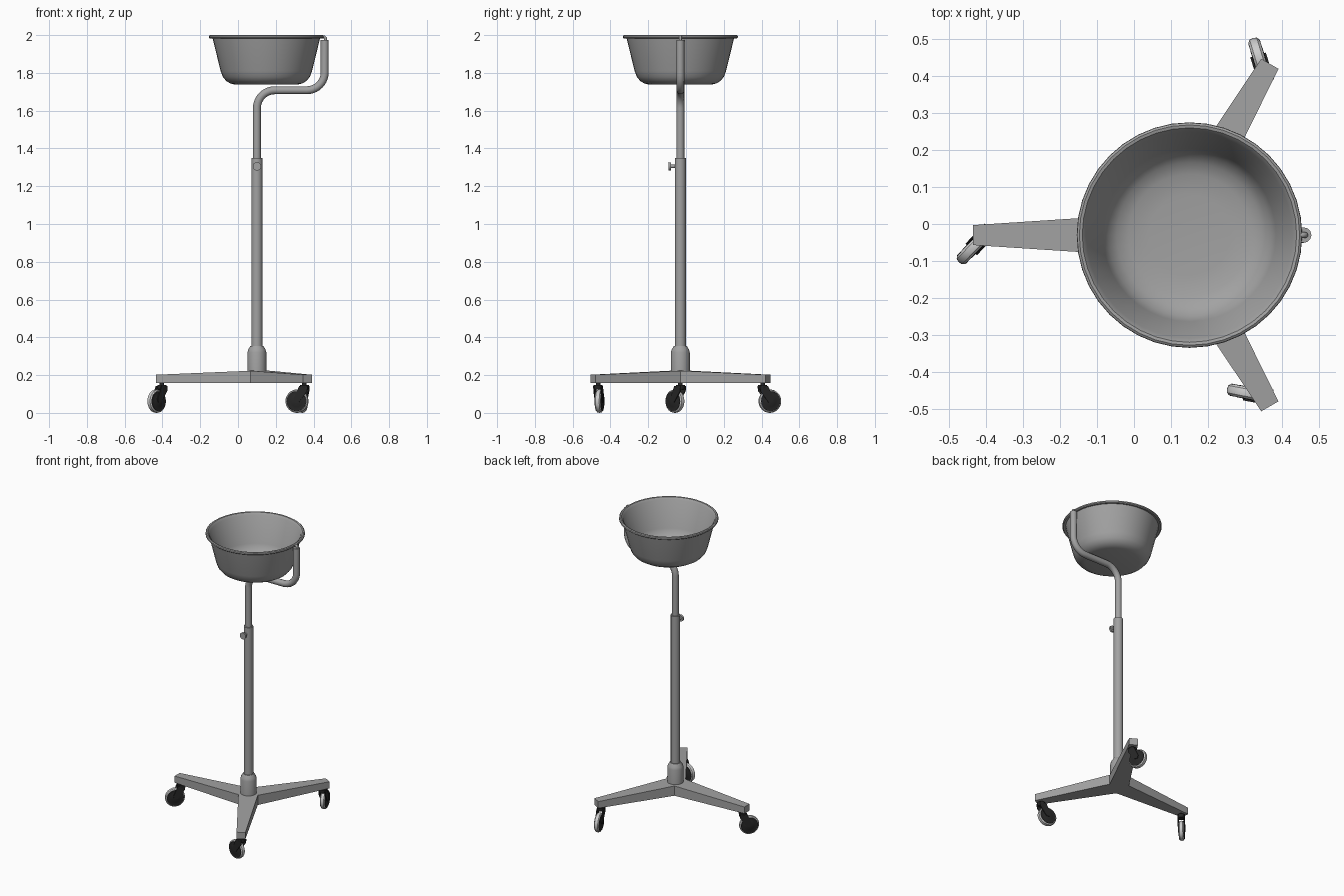
import bpy, bmesh
from math import pi, cos, sin, radians
from mathutils import Matrix, Vector

cube = bpy.data.objects.get("Cube")
if cube:
    bpy.data.objects.remove(cube, do_unlink=True)


def material(name, rgb):
    m = bpy.data.materials.new(name)
    m.use_nodes = True
    m.diffuse_color = (*rgb, 1)
    m.node_tree.nodes["Principled BSDF"].inputs["Base Color"].default_value = (*rgb, 1)
    return m


METAL = material("grey metal", (0.36, 0.36, 0.36))
TYRE = material("light grey tyre", (0.6, 0.6, 0.6))
BLACK = material("black plastic", (0.02, 0.02, 0.02))

POLE = Vector((0.1, -0.03, 0))
BOWL = Vector((0.15, -0.03, 0))


def finish(obj, mat, smooth=True):
    obj.data.materials.append(mat)
    bpy.ops.object.select_all(action="DESELECT")
    obj.select_set(True)
    bpy.context.view_layer.objects.active = obj
    if smooth:
        bpy.ops.object.shade_smooth_by_angle(angle=radians(35))
    return obj


def from_bmesh(name, bm, mat, matrix=Matrix(), smooth=True):
    bmesh.ops.remove_doubles(bm, verts=bm.verts, dist=1e-5)
    bmesh.ops.recalc_face_normals(bm, faces=bm.faces)
    mesh = bpy.data.meshes.new(name)
    bm.to_mesh(mesh)
    bm.free()
    obj = bpy.data.objects.new(name, mesh)
    obj.matrix_world = matrix
    bpy.context.collection.objects.link(obj)
    return finish(obj, mat, smooth)


def lathe(name, profile, mat, matrix=Matrix(), steps=32):
    """Spin (radius, height) points about the local z axis."""
    bm = bmesh.new()
    verts = [bm.verts.new((r, 0, z)) for r, z in profile]
    edges = [bm.edges.new(pair) for pair in zip(verts, verts[1:])]
    bmesh.ops.spin(bm, geom=verts + edges, cent=(0, 0, 0), axis=(0, 0, 1),
                   angle=2 * pi, steps=steps)
    return from_bmesh(name, bm, mat, matrix)


def tube(name, points, radius, mat):
    curve = bpy.data.curves.new(name, "CURVE")
    curve.dimensions = "3D"
    curve.bevel_depth = radius
    curve.bevel_resolution = 4
    curve.use_fill_caps = True
    spline = curve.splines.new("POLY")
    spline.points.add(len(points) - 1)
    for p, co in zip(spline.points, points):
        p.co = (*co, 1)
    obj = bpy.data.objects.new(name, curve)
    bpy.context.collection.objects.link(obj)
    bpy.ops.object.select_all(action="DESELECT")
    obj.select_set(True)
    bpy.context.view_layer.objects.active = obj
    bpy.ops.object.convert(target="MESH")
    return finish(bpy.context.object, mat)


def arc(cx, cz, radius, start, end, steps=10):
    angles = [radians(start + (end - start) * i / steps) for i in range(steps + 1)]
    return [(cx + radius * cos(a), POLE.y, cz + radius * sin(a)) for a in angles]


# Three-legged base: tapered legs meeting at the hub
LEG_ANGLES = [60, 180, 300]
LEG_LENGTH, END_HALF, NOTCH = 0.535, 0.027, 0.069
bm = bmesh.new()
rings = []
for end_z, notch_z, hub_z in ((0.157, 0.157, 0.157), (0.202, 0.223, 0.226)):
    ring = []
    for deg in LEG_ANGLES:
        a = radians(deg)
        along, side = Vector((cos(a), sin(a), 0)), Vector((-sin(a), cos(a), 0))
        b = a + pi / 3
        for s in (-1, 1):
            ring.append(bm.verts.new(along * LEG_LENGTH + side * END_HALF * s + Vector((0, 0, end_z))))
        ring.append(bm.verts.new((NOTCH * cos(b), NOTCH * sin(b), notch_z)))
    hub = bm.verts.new((0, 0, hub_z))
    for i in range(0, 9, 3):
        bm.faces.new((hub, ring[i - 1], ring[i], ring[i + 1], ring[i + 2]))
    rings.append(ring)
low, high = rings
for i in range(9):
    bm.faces.new((low[i - 1], low[i], high[i], high[i - 1]))
from_bmesh("leg_base", bm, METAL, Matrix.Translation(POLE), smooth=False)

# Column: hub collar, outer tube, bent inner tube
at_pole = Matrix.Translation(POLE)
lathe("hub_collar", [(0, 0.2), (0.05, 0.2), (0.05, 0.32), (0.046, 0.335),
                     (0.034, 0.355), (0, 0.355)], METAL, at_pole)
lathe("outer_tube", [(0, 0.34), (0.029, 0.34), (0.029, 1.35), (0.021, 1.35)], METAL, at_pole, 24)

bend = 0.095
path = [(0.1, POLE.y, 1.3)]
path += arc(0.1 + bend, 1.708 - bend, bend, 180, 90)
path += arc(0.459 - bend, 1.708 + bend, bend, 270, 360)
path += [(0.459, POLE.y, 1.975)]
tube("bent_arm", path, 0.021, METAL)

# Small pin joining the arm to the rim
tube("rim_pin", [(0.44, POLE.y, 1.99)] + arc(0.453, 1.98, 0.01, 90, 0, 5)
     + [(0.463, POLE.y, 1.95)], 0.008, METAL)

# Clamp screw on the front of the column
lathe("clamp_knob", [(0, 0.02), (0.009, 0.02), (0.009, 0.05), (0.021, 0.05),
                     (0.022, 0.062), (0, 0.062)], METAL,
      Matrix.Translation(POLE + Vector((0, 0, 1.305))) @ Matrix.Rotation(pi / 2, 4, "X"), 20)

# Open bowl with a wall and a rolled rim
outer = [(0, 1.738), (0.165, 1.738), (0.19, 1.744), (0.212, 1.757), (0.23, 1.778),
         (0.242, 1.81), (0.285, 1.985)]
inner = [(0.279, 1.985), (0.234, 1.812), (0.22, 1.785), (0.197, 1.764),
         (0.165, 1.752), (0.11, 1.746), (0, 1.746)]
rim = [(0.299, 1.982), (0.305, 1.987), (0.304, 1.996), (0.298, 2.0), (0.29, 1.998)]
lathe("bowl", outer + rim + inner, METAL, Matrix.Translation(BOWL), 40)


# Casters: swivel stem, fork, tyre and side discs
def fork_plate(name, y, matrix):
    outline = [(-0.022, 0.142), (-0.018, 0.115), (0.026, 0.056), (0.048, 0.056),
               (0.054, 0.075), (0.024, 0.142)]
    bm = bmesh.new()
    face = bm.faces.new([bm.verts.new((x, y - 0.003, z)) for x, z in outline])
    moved = bmesh.ops.extrude_face_region(bm, geom=[face])["geom"]
    bmesh.ops.translate(bm, vec=(0, 0.006, 0),
                        verts=[v for v in moved if isinstance(v, bmesh.types.BMVert)])
    from_bmesh(name, bm, BLACK, matrix, smooth=False)


def caster(name, leg_deg, heading):
    a = radians(leg_deg)
    pivot = POLE + Vector((cos(a), sin(a), 0)) * 0.503
    base = Matrix.Translation(pivot) @ Matrix.Rotation(radians(heading), 4, "Z")
    axle = base @ Matrix.Translation((0.04, 0, 0.062)) @ Matrix.Rotation(pi / 2, 4, "X")
    lathe(name + "_stem", [(0, 0.125), (0.02, 0.125), (0.024, 0.135), (0.024, 0.148),
                           (0.012, 0.148), (0.012, 0.16), (0, 0.16)], BLACK, base, 16)
    lathe(name + "_tyre", [(0, -0.015), (0.054, -0.015), (0.06, -0.01), (0.062, 0),
                           (0.06, 0.01), (0.054, 0.015), (0, 0.015)], TYRE, axle)
    lathe(name + "_disc", [(0, -0.017), (0.03, -0.017), (0.033, -0.0155), (0.052, -0.0165),
                           (0.053, -0.014), (0.053, 0.014), (0.052, 0.0165),
                           (0.033, 0.0155), (0.03, 0.017), (0, 0.017)], BLACK, axle)
    for side, y in (("left", 0.019), ("right", -0.019)):
        fork_plate(f"{name}_{side}_fork", y, base)


caster("back_caster", 60, 107)
caster("right_caster", 180, 226)
caster("front_caster", 300, 169)
